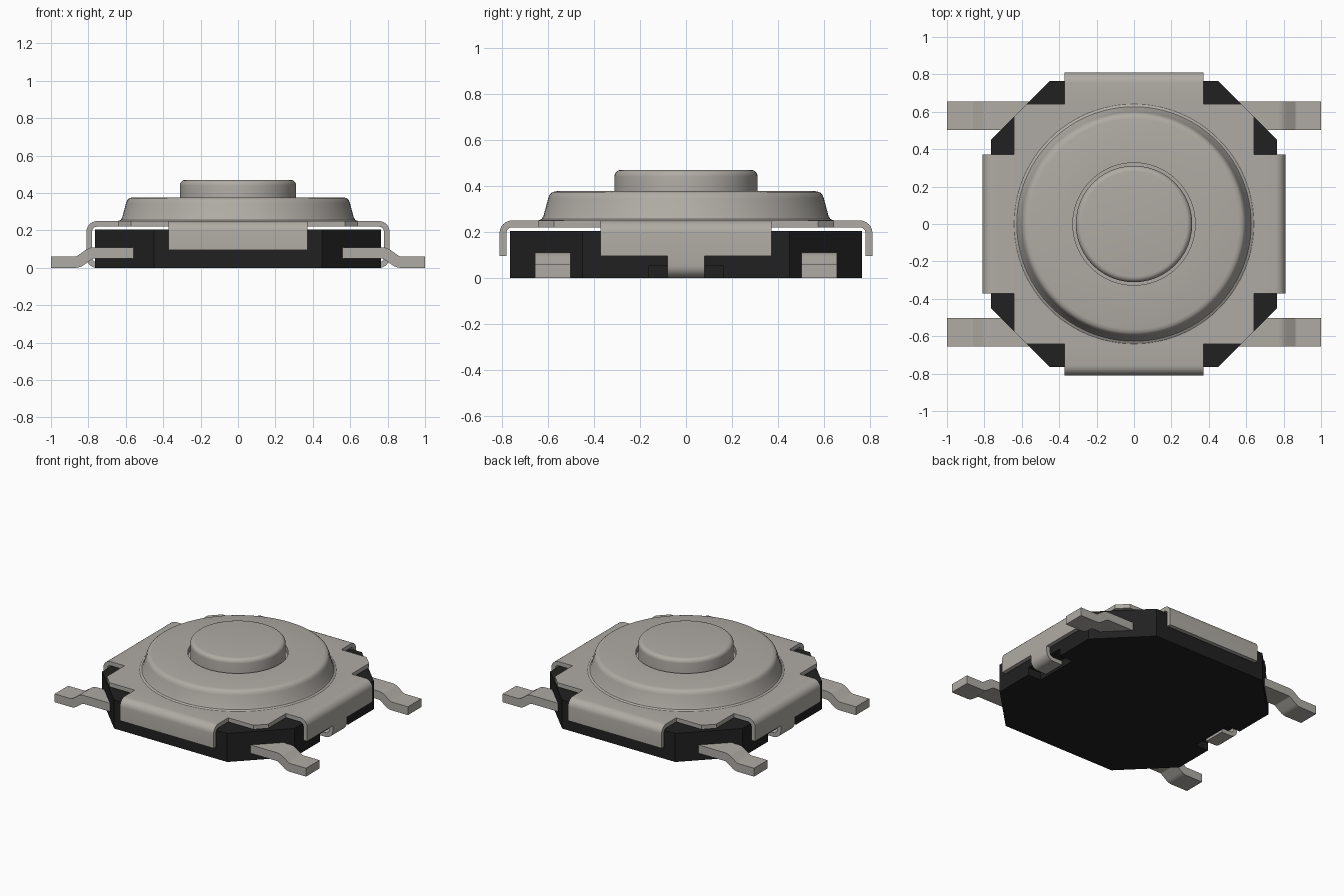
import bpy
import bmesh
from math import pi, tan, cos, sin
from mathutils import Vector, Matrix

cube = bpy.data.objects.get("Cube")
if cube:
    bpy.data.objects.remove(cube, do_unlink=True)


def make_material(name, rgb):
    m = bpy.data.materials.new(name)
    m.use_nodes = True
    colour = (*rgb, 1)
    m.diffuse_color = colour
    m.node_tree.nodes["Principled BSDF"].inputs["Base Color"].default_value = colour
    return m


METAL = make_material("warm grey metal", (0.43, 0.41, 0.375))
PLASTIC = make_material("black plastic", (0.015, 0.015, 0.015))


def finish(name, bm, mat, smooth=True):
    bmesh.ops.remove_doubles(bm, verts=bm.verts, dist=1e-5)
    bmesh.ops.recalc_face_normals(bm, faces=bm.faces)
    mesh = bpy.data.meshes.new(name)
    bm.to_mesh(mesh)
    bm.free()
    mesh.materials.append(mat)
    obj = bpy.data.objects.new(name, mesh)
    bpy.context.collection.objects.link(obj)
    bpy.ops.object.select_all(action='DESELECT')
    obj.select_set(True)
    bpy.context.view_layer.objects.active = obj
    if smooth:
        bpy.ops.object.shade_smooth_by_angle(angle=pi / 6)
    return obj


def octagon(name, half, short, z0, z1, mat):
    """Square prism with chamfered corners."""
    bm = bmesh.new()
    pts = []
    for k in range(4):
        turn = Matrix.Rotation(k * pi / 2, 3, 'Z')
        pts += [turn @ Vector((half, -short, z0)), turn @ Vector((half, short, z0))]
    face = bm.faces.new([bm.verts.new(p) for p in pts])
    out = bmesh.ops.extrude_face_region(bm, geom=[face])["geom"]
    top = [v for v in out if isinstance(v, bmesh.types.BMVert)]
    bmesh.ops.translate(bm, verts=top, vec=(0, 0, z1 - z0))
    return finish(name, bm, mat, False)


def lathe(name, profile, mat, steps=96):
    bm = bmesh.new()
    vs = [bm.verts.new((r, 0, z)) for r, z in profile]
    es = [bm.edges.new(pair) for pair in zip(vs, vs[1:])]
    bmesh.ops.spin(bm, geom=vs + es, cent=(0, 0, 0), axis=(0, 0, 1),
                   angle=2 * pi, steps=steps, use_merge=False)
    return finish(name, bm, mat)


def rounded(corners, radius, steps=6):
    """Round the inner corners of a path with arcs."""
    pts = [Vector(c) for c in corners]
    path = [pts[0]]
    for a, b, c in zip(pts, pts[1:], pts[2:]):
        u, v = (b - a).normalized(), (c - b).normalized()
        turn = u.angle_signed(v)
        side = Vector((-u.y, u.x)) * (1 if u.cross(v) > 0 else -1)
        start = b - u * radius * tan(abs(turn) / 2)
        for i in range(steps + 1):
            t = abs(turn) * i / steps
            path.append(start + u * radius * sin(t) + side * radius * (1 - cos(t)))
    return path + [pts[-1]]


def strip(name, path, thick, y0, y1, angle=0):
    """Bent sheet metal: a thick path in x and z, as wide as y0 to y1."""
    bm = bmesh.new()
    rings = []
    for i, p in enumerate(path):
        u = (p - path[max(i - 1, 0)]).normalized()
        v = (path[min(i + 1, len(path) - 1)] - p).normalized()
        d = (u + v).normalized()
        n = Vector((-d.y, d.x)) * thick / 2
        rings.append([bm.verts.new((q.x, y, q.y)) for q, y in
                      ((p + n, y0), (p + n, y1), (p - n, y1), (p - n, y0))])
    for a, b in zip(rings, rings[1:]):
        for k in range(4):
            j = (k + 1) % 4
            bm.faces.new((a[k], a[j], b[j], b[k]))
    bm.faces.new(rings[0])
    bm.faces.new(rings[-1])
    bmesh.ops.rotate(bm, verts=bm.verts, cent=(0, 0, 0),
                     matrix=Matrix.Rotation(angle, 3, 'Z'))
    return finish(name, bm, METAL)


# Plastic base with a notch under each clip
base = octagon("base", 0.765, 0.45, 0, 0.205, PLASTIC)
for sx in (-1, 1):
    bm = bmesh.new()
    bmesh.ops.create_cube(bm, size=1, matrix=Matrix.Translation((sx * 0.76, 0, 0))
                          @ Matrix.Diagonal((0.2, 0.32, 0.11, 1)))
    cutter = finish("notch_cutter", bm, PLASTIC, False)
    cutter.hide_render = True
    mod = base.modifiers.new("notch", 'BOOLEAN')
    mod.operation = 'DIFFERENCE'
    mod.solver = 'EXACT'
    mod.object = cutter
    bpy.context.view_layer.objects.active = base
    bpy.ops.object.modifier_apply(modifier=mod.name)
    bpy.data.objects.remove(cutter, do_unlink=True)

# Metal cover: plate, four folded flaps and two clips
octagon("cover_plate", 0.642, 0.573, 0.22, 0.25, METAL)
flap = rounded([(0.642, 0.235), (0.795, 0.235), (0.795, 0.095)], 0.04)
for k, side in enumerate(("left", "back", "right", "front")):
    strip(side + "_flap", flap, 0.03, -0.372, 0.372, k * pi / 2)
clip = rounded([(0.795, 0.095), (0.795, 0.015), (0.68, 0.015)], 0.04)
for angle, side in ((0, "left"), (pi, "right")):
    strip(side + "_clip", clip, 0.03, -0.08, 0.08, angle)

# Raised dome with a hole, and the push button inside it
lathe("dome", [(0.645, 0.245), (0.64, 0.251), (0.627, 0.256), (0.619, 0.27),
               (0.599, 0.345), (0.592, 0.363), (0.58, 0.373), (0.562, 0.377),
               (0.327, 0.377), (0.327, 0.34), (0, 0.34)], METAL)
edge = rounded([(0.311, 0.33), (0.311, 0.47), (0, 0.47)], 0.03)
lathe("button", [(p.x, p.y) for p in edge], METAL)

# Four bent solder legs
leg = rounded([(0.5, 0.08), (0.785, 0.08), (0.855, 0.03), (1, 0.03)], 0.05, 4)
for angle, side, ends in ((0, "left", ("front", "back")), (pi, "right", ("back", "front"))):
    for sy, end in zip((-1, 1), ends):
        y0, y1 = sorted((sy * 0.502, sy * 0.655))
        strip(f"{end}_{side}_leg", leg, 0.06, y0, y1, angle)
